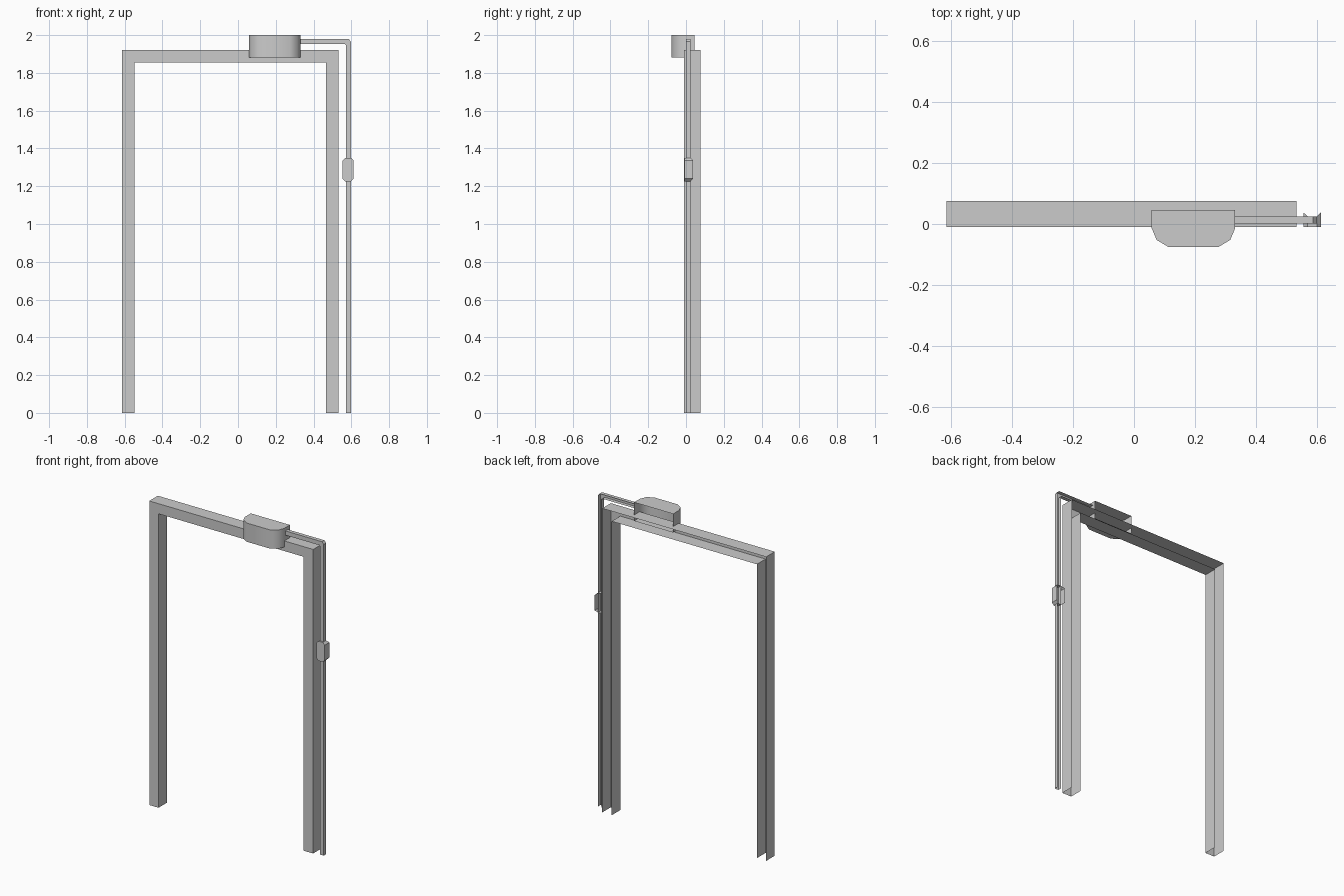
import bpy, bmesh

if "Cube" in bpy.data.objects:
    bpy.data.objects.remove(bpy.data.objects["Cube"])


def finish(name, bm, smooth=False):
    bmesh.ops.remove_doubles(bm, verts=bm.verts[:], dist=1e-5)
    bmesh.ops.recalc_face_normals(bm, faces=bm.faces[:])
    me = bpy.data.meshes.new(name)
    bm.to_mesh(me)
    bm.free()
    # shells are open at the back: make the front wall face -y
    big = max(me.polygons, key=lambda p: abs(p.normal.y) * p.area)
    if big.normal.y > 0:
        me.flip_normals()
    ob = bpy.data.objects.new(name, me)
    bpy.context.collection.objects.link(ob)
    if smooth:
        bpy.ops.object.select_all(action='DESELECT')
        bpy.context.view_layer.objects.active = ob
        ob.select_set(True)
        bpy.ops.object.shade_smooth_by_angle(angle=0.8)
    return ob


def channel(name, outer, inner, front, back):
    """U-shaped channel, open at the back, between two matching x-z paths."""
    bm = bmesh.new()
    rails = [[bm.verts.new((x, y, z)) for x, z in path]
             for path, y in ((outer, back), (outer, front), (inner, front), (inner, back))]
    for a, b in zip(rails, rails[1:]):
        for i in range(len(outer) - 1):
            bm.faces.new((a[i], a[i + 1], b[i + 1], b[i]))
    return finish(name, bm)


# door surround: two legs and a lintel
channel("door_frame",
        [(-.613, 0), (-.613, 1.92), (.532, 1.92), (.532, 0)],
        [(-.548, 0), (-.548, 1.856), (.466, 1.856), (.466, 0)],
        -.01, .076)

# cable duct rising beside the frame and turning into the housing
channel("cable_duct",
        [(.598, 0), (.598, 1.965), (.586, 1.979), (.331, 1.979)],
        [(.572, 0), (.572, 1.947), (.567, 1.952), (.331, 1.952)],
        .001, .025)

# housing on the lintel: rounded front, open back
bm = bmesh.new()
plan = [(.058, .045), (.058, -.014), (.074, -.052), (.113, -.0755),
        (.276, -.0755), (.315, -.052), (.331, -.014), (.331, .045)]
low, high = [[bm.verts.new((x, y, z)) for x, y in plan] for z in (1.882, 2.0)]
for i in range(len(plan) - 1):
    bm.faces.new((low[i], low[i + 1], high[i + 1], high[i]))
bm.faces.new(low)
bm.faces.new(high)
finish("housing", bm, smooth=True)

# switch box on the duct: cut corners, side walls deeper than the end walls
bm = bmesh.new()
cx, cz, hx, hz, cut = .583, 1.288, .029, .062, .014
ring = []
for sx, sz in ((1, 1), (-1, 1), (-1, -1), (1, -1)):
    side = (cx + sx * hx, cz + sz * (hz - cut), .038)
    end = (cx + sx * (hx - cut), cz + sz * hz, .025)
    ring += [side, end] if sx * sz > 0 else [end, side]
front = [bm.verts.new((x, -.009, z)) for x, z, y in ring]
back = [bm.verts.new((x, y, z)) for x, z, y in ring]
bm.faces.new(front)
for i in range(8):
    j = (i + 1) % 8
    bm.faces.new((front[i], front[j], back[j], back[i]))
finish("switch_box", bm)
